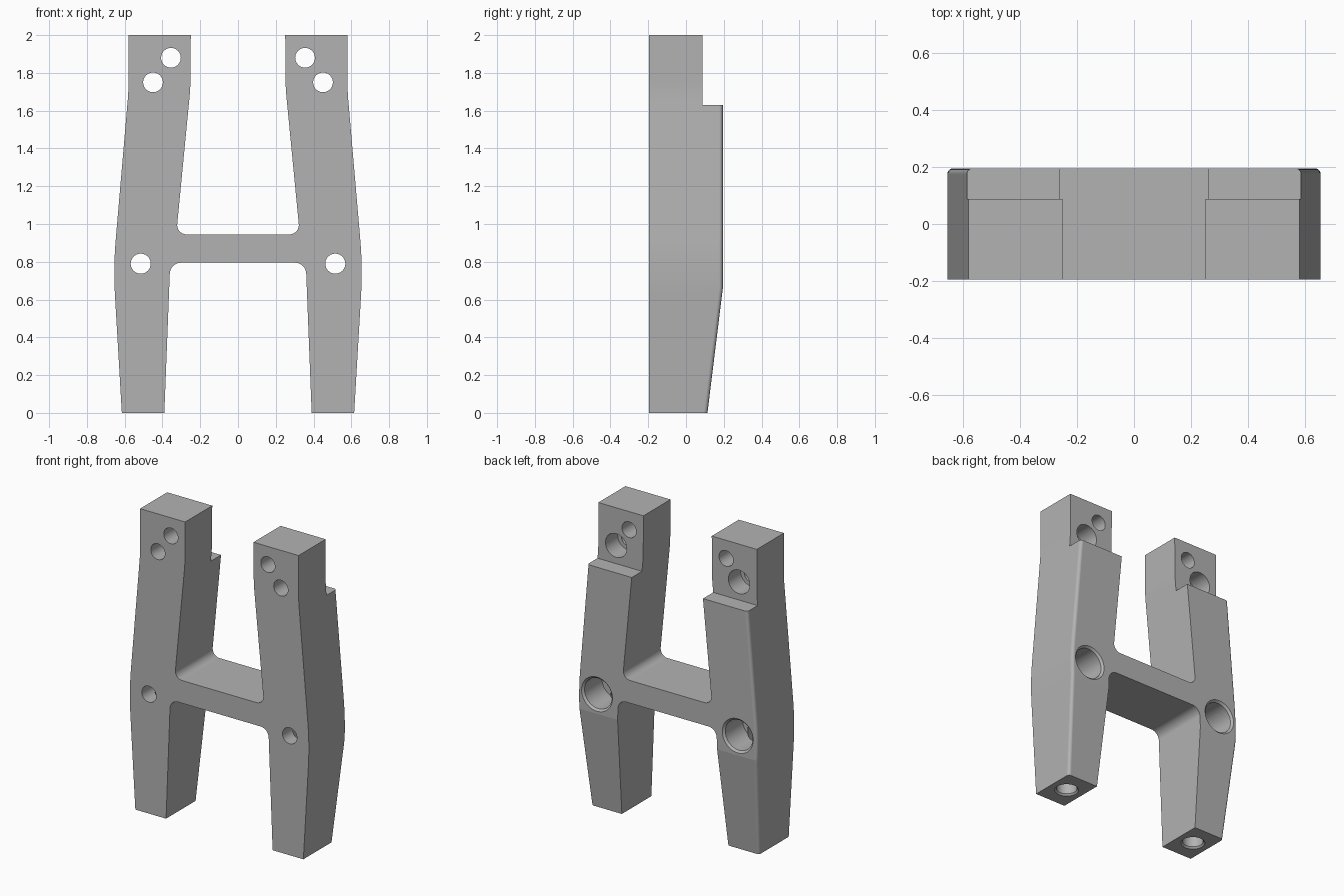
import bpy, bmesh, math
from mathutils import Vector, Matrix

cube = bpy.data.objects.get("Cube")
if cube:
    bpy.data.objects.remove(cube, do_unlink=True)

BACK, SHELF = 0.195, 1.63


def rounded(points):
    """Outline from (x, y, corner radius) entries."""
    out = []
    for i, (x, y, r) in enumerate(points):
        p = Vector((x, y))
        if r == 0:
            out.append(p)
            continue
        a = (Vector(points[i - 1][:2]) - p).normalized()
        b = (Vector(points[i + 1][:2]) - p).normalized()
        half = math.acos(a.dot(b)) / 2
        centre = p + (a + b).normalized() * r / math.sin(half)
        start = p + a * r / math.tan(half) - centre
        end = p + b * r / math.tan(half) - centre
        steps = 6 if r >= 1 else 16
        sweep = math.pi - 2 * half
        for k in range(steps + 1):
            t = k / steps
            out.append(centre + (start * math.sin((1 - t) * sweep)
                                 + end * math.sin(t * sweep)) / math.sin(sweep))
    return out


def make_object(name, bm):
    bmesh.ops.recalc_face_normals(bm, faces=bm.faces[:])
    mesh = bpy.data.meshes.new(name)
    bm.to_mesh(mesh)
    bm.free()
    obj = bpy.data.objects.new(name, mesh)
    bpy.context.scene.collection.objects.link(obj)
    return obj


def prism(name, coords, direction):
    """Closed solid swept from a flat outline."""
    bm = bmesh.new()
    near = [bm.verts.new(c) for c in coords]
    far = [bm.verts.new(Vector(c) + Vector(direction)) for c in coords]
    bm.faces.new(near)
    bm.faces.new(far[::-1])
    for i in range(len(near)):
        bm.faces.new((near[i - 1], far[i - 1], far[i], near[i]))
    return make_object(name, bm)


def rod(name, base, axis, length, r1, r2=None):
    bm = bmesh.new()
    axis = Vector(axis)
    place = Matrix.Translation(Vector(base) + axis * length / 2) @ \
        axis.to_track_quat("Z", "Y").to_matrix().to_4x4()
    bmesh.ops.create_cone(bm, cap_ends=True, segments=64, radius1=r1,
                          radius2=r1 if r2 is None else r2, depth=length, matrix=place)
    return make_object(name, bm)


def cut(target, cutter):
    cutter.hide_render = True
    mod = target.modifiers.new("cut", "BOOLEAN")
    mod.solver, mod.operation, mod.object = "EXACT", "DIFFERENCE", cutter
    bpy.context.view_layer.update()
    graph = bpy.context.evaluated_depsgraph_get()
    mesh = bpy.data.meshes.new_from_object(target.evaluated_get(graph))
    target.modifiers.remove(mod)
    if mesh.polygons:
        target.data = mesh
    bpy.data.objects.remove(cutter, do_unlink=True)


# H-shaped front outline, one half mirrored to the other
half_outline = rounded([
    (0, 0.795, 0), (0.359, 0.795, 0.06), (0.39, 0, 0), (0.615, 0, 0),
    (0.66, 0.77, 2), (0.58, 1.7, 1), (0.58, 2, 0), (0.25, 2, 0),
    (0.252, 1.72, 1), (0.327, 0.945, 0.05), (0, 0.945, 0)])[1:-1]
outline = half_outline + [Vector((-p.x, p.y)) for p in reversed(half_outline)]
frame = prism("h_frame", [(p.x, -BACK, p.y) for p in outline], (0, 2 * BACK, 0))

# Tapered lower back and stepped top
taper = [(0.1012, -0.1), (0.4, -0.1), (0.4, 0.76), (0.2073, 0.76)]
notch = [(0.088, SHELF), (0.4, SHELF), (0.4, 2.1), (0.088, 2.1)]
for name, side in (("taper_cutter", taper), ("notch_cutter", notch)):
    cut(frame, prism(name, [(-1, y, z) for y, z in side], (2, 0, 0)))

# Round the outer rear edges of both legs
bm = bmesh.new()
bm.from_mesh(frame.data)
bmesh.ops.remove_doubles(bm, verts=bm.verts[:], dist=0.0001)
bm.normal_update()
edges = []
for e in bm.edges:
    if len(e.link_faces) != 2 or max(v.co.z for v in e.verts) > SHELF + 0.001:
        continue
    outer, rear = sorted((f.normal for f in e.link_faces), key=lambda n: n.y)
    x = e.verts[0].co.x
    if rear.y > 0.9 and abs(outer.y) < 0.2 and abs(x) > 0.55 and outer.x * x > 0.5:
        edges.append(e)
bmesh.ops.bevel(bm, geom=edges, offset=0.02, offset_type="OFFSET", segments=16,
                profile=0.5, affect="EDGES")
bm.to_mesh(frame.data)
bm.free()

# Screw holes, counterbores and the leg sockets
for s in (1, -1):
    for x, z, r in ((0.355, 1.88, 0.052), (0.45, 1.75, 0.052), (0.515, 0.79, 0.053)):
        cut(frame, rod("through_cutter", (s * x, -0.4, z), (0, 1, 0), 0.8, r))
    cut(frame, rod("upper_cutter", (s * 0.45, -0.04, 1.75), (0, 1, 0), 0.3, 0.078))
    cut(frame, rod("lower_cutter", (s * 0.515, 0, 0.79), (0, 1, 0), 0.4, 0.1))
    cut(frame, rod("rim_cutter", (s * 0.515, BACK - 0.014, 0.79), (0, 1, 0), 0.028, 0.099, 0.127))
    cut(frame, rod("socket_cutter", (s * 0.502, -0.04, -0.1), (0, 0, 1), 0.88, 0.063))
    cut(frame, rod("socket_rim_cutter", (s * 0.502, -0.04, -0.012), (0, 0, 1), 0.024, 0.085, 0.062))

# Single grey finish
grey = bpy.data.materials.new("light_grey")
grey.use_nodes = True
colour = (0.45, 0.45, 0.45, 1)
grey.diffuse_color = colour
grey.node_tree.nodes["Principled BSDF"].inputs["Base Color"].default_value = colour
frame.data.materials.clear()
frame.data.materials.append(grey)

# Smooth fillets and bores, crisp creases
for o in bpy.context.selected_objects:
    o.select_set(False)
frame.select_set(True)
bpy.context.view_layer.objects.active = frame
bpy.ops.object.shade_smooth_by_angle(angle=math.radians(6.4))
normals = frame.modifiers.new("even_shading", "WEIGHTED_NORMAL")
normals.keep_sharp = True
